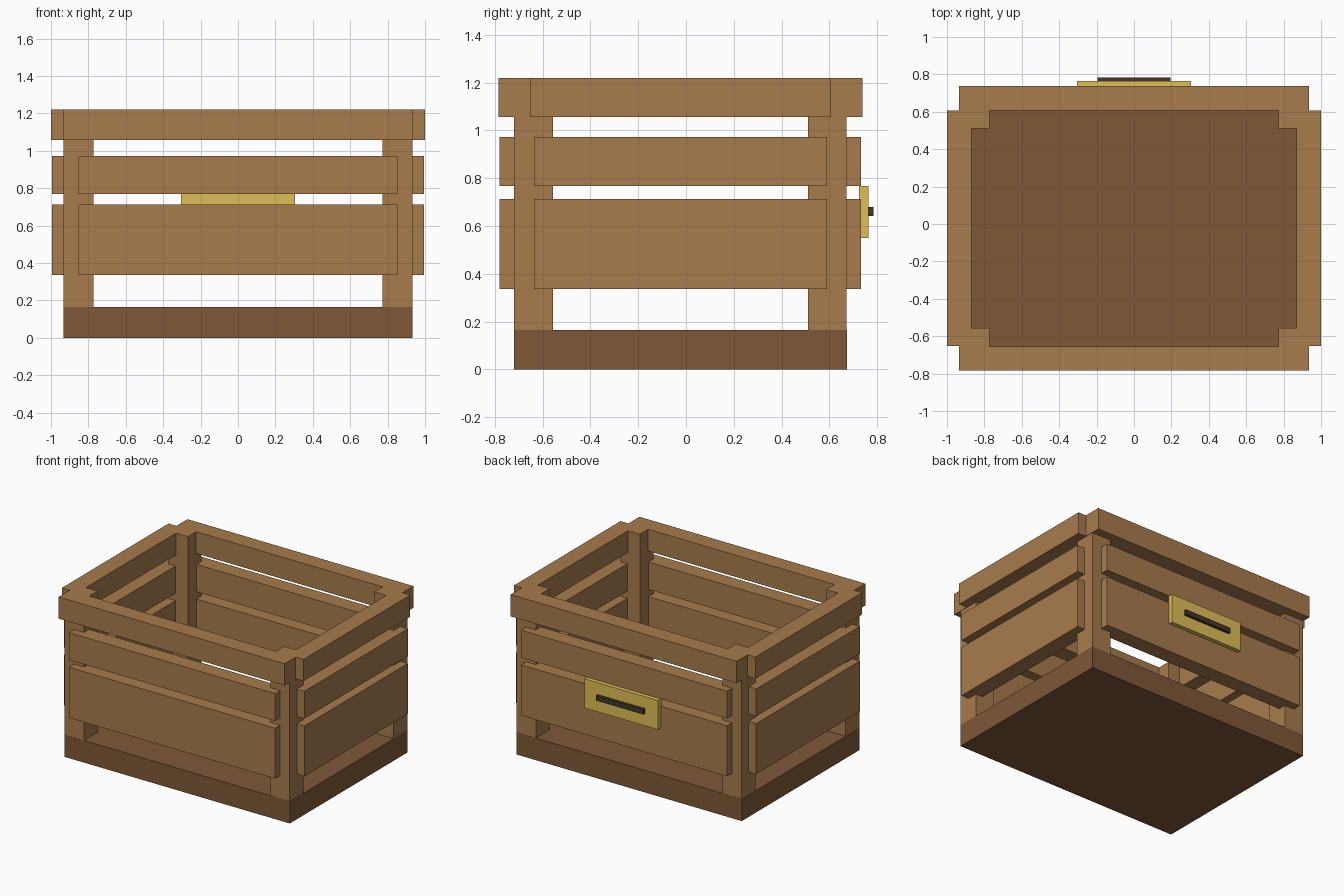
import bpy

if "Cube" in bpy.data.objects:
    bpy.data.objects.remove(bpy.data.objects["Cube"])

YC = -0.0235  # crate centre in y (the label sticks out at the back)


def material(name, rgb):
    m = bpy.data.materials.new(name)
    m.diffuse_color = (*rgb, 1)
    m.use_nodes = True
    m.node_tree.nodes["Principled BSDF"].inputs["Base Color"].default_value = m.diffuse_color
    return m


wood = material("wood", (0.393, 0.20, 0.075))
dark_wood = material("dark_wood", (0.209, 0.099, 0.039))
brass = material("brass", (0.74, 0.52, 0.095))
black = material("dark_metal", (0.055, 0.038, 0.024))


def box(name, mat, x, y, z):
    """Axis-aligned box from (min, max) pairs."""
    spans = (x, y, z)
    bpy.ops.mesh.primitive_cube_add(size=1, location=[(a + b) / 2 for a, b in spans])
    ob = bpy.context.object
    ob.name = name
    ob.scale = [abs(b - a) for a, b in spans]
    bpy.ops.object.transform_apply(location=False, rotation=False, scale=True)
    ob.data.materials.append(mat)
    return ob


# Floor slab, a hair proud of the posts
box("floor", dark_wood, (-0.933, 0.933), (YC - 0.697, YC + 0.697), (0, 0.165))

# Corner posts
for sx in (-1, 1):
    for sy in (-1, 1):
        box("corner_post", wood, (sx * 0.772, sx * 0.932),
            (YC + sy * 0.533, YC + sy * 0.696), (0.001, 1.22))

# Wall boards: name, z range, long half length, short half length, outer x, outer y, thickness
boards = [
    ("top_rail", (1.057, 1.22), 0.935, 0.63, 1.0, 0.761, 0.13),
    ("upper_slat", (0.768, 0.973), 0.852, 0.613, 0.994, 0.756, 0.12),
    ("lower_slat", (0.336, 0.714), 0.852, 0.613, 0.994, 0.756, 0.12),
]
for name, z, lx, ly, ox, oy, t in boards:
    for s in (-1, 1):
        box("long_" + name, wood, (-lx, lx), (YC + s * (oy - t), YC + s * oy), z)
        box("short_" + name, wood, (s * (ox - t), s * ox), (YC - ly, YC + ly), z)

# Label plate with dark slot bar on the back
box("label_plate", brass, (-0.304, 0.304), (0.724, 0.764), (0.55, 0.768))
box("label_bar", black, (-0.196, 0.196), (0.75, 0.784), (0.642, 0.68))
